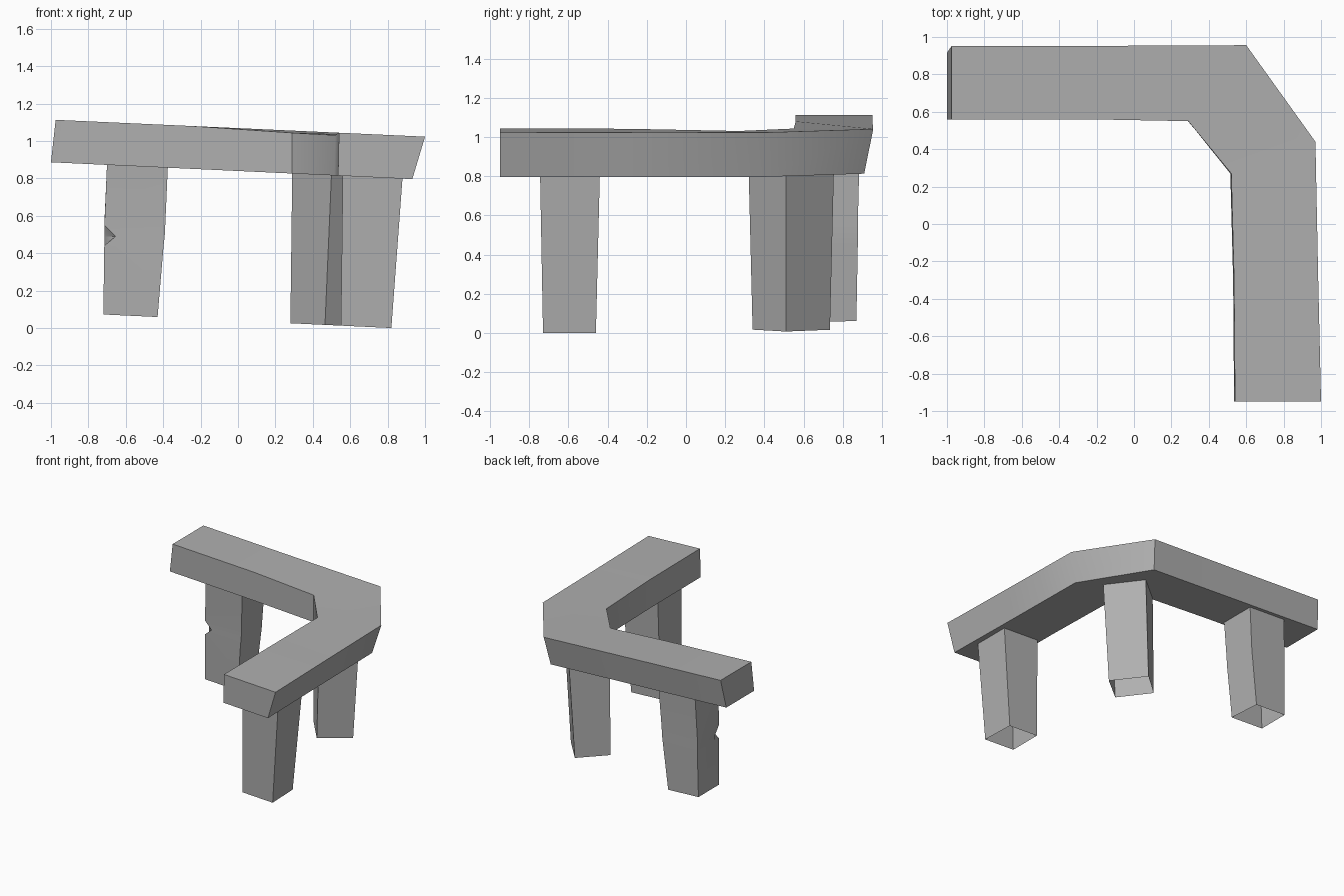
import bpy
import math

if "Cube" in bpy.data.objects:
    bpy.data.objects.remove(bpy.data.objects["Cube"])

grey = bpy.data.materials.new("dark_grey")
grey.diffuse_color = (0.43, 0.43, 0.43, 1)
grey.use_nodes = True
grey.node_tree.nodes["Principled BSDF"].inputs["Base Color"].default_value = grey.diffuse_color


def loft(name, rings, cap):
    """Join rings of equal corner count into a tube, with end caps if asked."""
    k = len(rings[0])
    verts = [v for ring in rings for v in ring]
    faces = []
    for r in range(len(rings) - 1):
        a, b = k * r, k * r + k
        for i in range(k):
            j = (i + 1) % k
            faces.append((a + i, a + j, b + j, b + i))
    if cap:
        n = len(verts)
        faces += [tuple(reversed(range(k))), tuple(range(n - k, n))]
    mesh = bpy.data.meshes.new(name)
    mesh.from_pydata(verts, [], faces)
    mesh.update()
    # Smooth over the shallow bends, keep real corners sharp
    mesh.shade_smooth()
    mesh.set_sharp_from_angle(angle=math.radians(42))
    mesh.materials.append(grey)
    obj = bpy.data.objects.new(name, mesh)
    bpy.context.collection.objects.link(obj)
    return obj


def top_z(x):
    return 1.069 - 0.0455 * x


def under_z(x):
    return 0.840 - 0.0465 * x


def foot_z(x):
    return 0.039 - 0.047 * x


# Bent table top: inner/outer plan points (top x, y, bottom x, y) and inner sag
inner = [(-.975, .56, -1, .56, 0), (-.25, .56, -.25, .56, 0),
         (.29, .55, .29, .55, .012), (.52, .27, .515, .27, .014),
         (.535, -.3, .53, -.3, .002), (.54, -.95, .535, -.95, 0)]
outer = [(-.975, .952, -1, .915), (-.25, .952, -.25, .912),
         (.60, .956, .57, .91), (.97, .44, .91, .41),
         (.985, -.3, .92, -.3), (1.0, -.95, .932, -.95)]
sections = []
for (ix, iy, bx, by, sag), (ox, oy, ux, uy) in zip(inner, outer):
    sections.append([(ix, iy, top_z(ix) - sag), (ox, oy, top_z(ox)),
                     (ux, uy, under_z(ux)), (bx, by, under_z(bx))])
loft("table_top", sections, True)


# Legs: hollow tapered tubes, open underneath
def ring_at(points, z_of_x):
    return [(x, y, z_of_x(x)) for x, y in points]


def head_z(x):
    return under_z(x) + .01


def leg(name, foot, head, middle=()):
    return loft(name, [ring_at(foot, foot_z), *middle, ring_at(head, head_z)], False)


leg("front_leg",
    [(.55, -.73), (.82, -.73), (.81, -.46), (.55, -.46)],
    [(.56, -.745), (.88, -.745), (.88, -.44), (.56, -.44)])
leg("corner_leg",
    [(.28, .56), (.465, .34), (.67, .51), (.477, .735)],
    [(.29, .56), (.50, .32), (.725, .51), (.52, .755)])

# Left leg: slightly bent, with a small nick in its front left edge
nick_rings = []
for z, nick_x, right_x in [(.44, -.715, -.398), (.49, -.655, -.392), (.55, -.714, -.389)]:
    nick_rings.append([(nick_x, .60, z), (right_x, .60, z), (right_x - .008, .877, z),
                       (-.715, .877, z), (-.715, .65, z)])
leg("left_leg",
    [(-.72, .61), (-.43, .61), (-.45, .87), (-.72, .87), (-.72, .65)],
    [(-.70, .587), (-.375, .587), (-.375, .885), (-.70, .885), (-.70, .65)],
    nick_rings)
